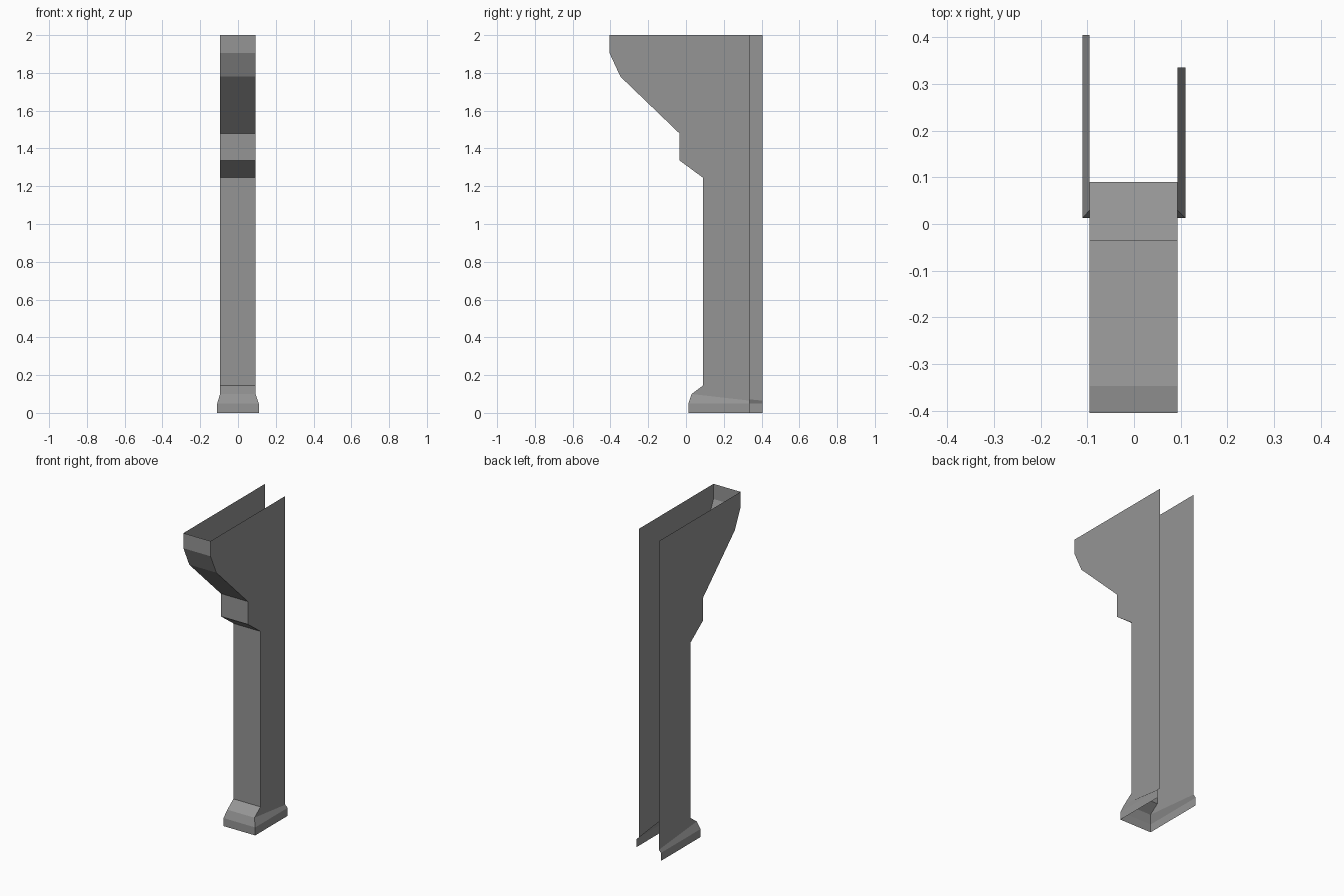
import bpy

if "Cube" in bpy.data.objects:
    bpy.data.objects.remove(bpy.data.objects["Cube"])

grey = bpy.data.materials.new("stone grey")
grey.diffuse_color = (0.3, 0.3, 0.3, 1)
grey.use_nodes = True
grey.node_tree.nodes["Principled BSDF"].inputs["Base Color"].default_value = grey.diffuse_color

XL, XR = -0.095, 0.093      # planes of the two side walls
BACK_L, BACK_R = 0.405, 0.335   # left wall reaches further back
FOOT = 0.11                 # half width of the flared foot

# front outline of the bracketed pillar, top to bottom (y, z)
OUTLINE = [(-0.405, 2.0), (-0.405, 1.905), (-0.347, 1.78), (-0.035, 1.48),
           (-0.035, 1.337), (0.09, 1.245), (0.09, 0.145), (0.03, 0.1)]


def make(name, verts, faces):
    mesh = bpy.data.meshes.new(name)
    mesh.from_pydata(verts, [], faces)
    mesh.materials.append(grey)
    mesh.update()
    obj = bpy.data.objects.new(name, mesh)
    bpy.context.collection.objects.link(obj)
    return obj


def wall(name, x, back, flip):
    pts = [(back, 2.0)] + OUTLINE + [(back, 0.065)]
    order = list(range(len(pts)))
    make(name, [(x, y, z) for y, z in pts], [order[::-1] if flip else order])


def strips(name, rows):
    """Quads between successive rows of points, open at the ends."""
    n = len(rows[0])
    faces = [(r * n + i, (r + 1) * n + i, (r + 1) * n + i + 1, r * n + i + 1)
             for r in range(len(rows) - 1) for i in range(n - 1)]
    make(name, [p for row in rows for p in row], faces)


# side walls
wall("left_wall", XL, BACK_L, True)
wall("right_wall", XR, BACK_R, False)

# stepped front face
strips("front_face", [[(XL, y, z), (XR, y, z)] for y, z in OUTLINE])


# flared foot, open at the back and underneath
def foot_row(xl, xr, front, z_front, z_back):
    return [(xl, BACK_L, z_back), (xl, front, z_front),
            (xr, front, z_front), (xr, BACK_R, z_back)]


strips("foot", [foot_row(XL, XR, 0.03, 0.1, 0.065),
                foot_row(-FOOT, FOOT, 0.013, 0.05, 0.05),
                foot_row(-FOOT, FOOT, 0.013, 0.0, 0.0)])
